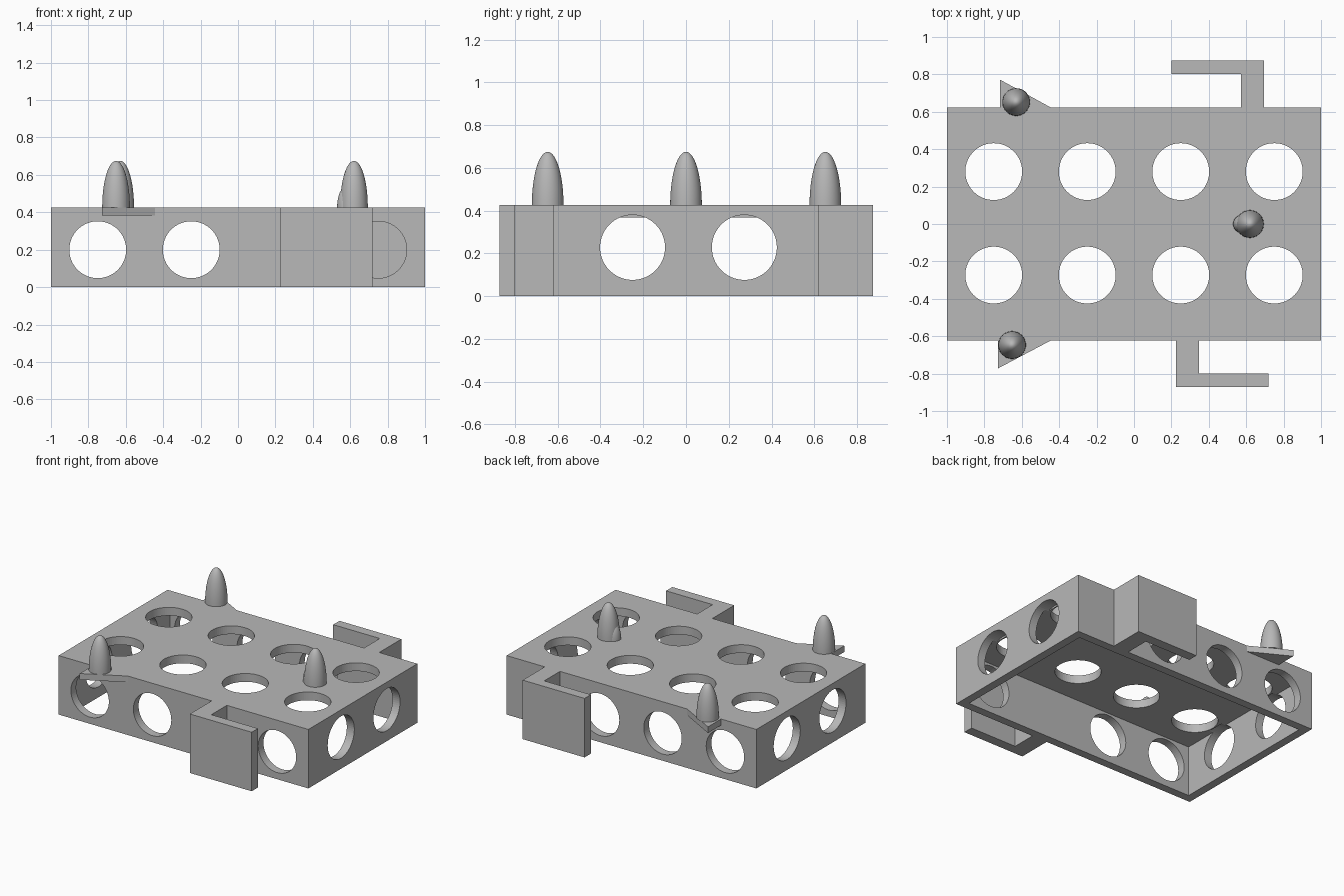
import bpy, bmesh, math
from mathutils import Matrix, Vector

if "Cube" in bpy.data.objects:
    bpy.data.objects.remove(bpy.data.objects["Cube"], do_unlink=True)

H, HX, HY, WALL, HOLE = 0.427, 1.0, 0.623, 0.06, 0.152

grey = bpy.data.materials.new("plain_grey")
grey.use_nodes = True
grey.diffuse_color = (0.48, 0.48, 0.48, 1)
grey.node_tree.nodes["Principled BSDF"].inputs["Base Color"].default_value = grey.diffuse_color


def make(name, bm):
    bmesh.ops.recalc_face_normals(bm, faces=bm.faces)
    mesh = bpy.data.meshes.new(name)
    bm.to_mesh(mesh)
    bm.free()
    mesh.materials.append(grey)
    obj = bpy.data.objects.new(name, mesh)
    bpy.context.collection.objects.link(obj)
    return obj


def select(obj):
    bpy.ops.object.select_all(action='DESELECT')
    obj.select_set(True)
    bpy.context.view_layer.objects.active = obj


def prism(name, outline, z0, z1):
    bm = bmesh.new()
    face = bm.faces.new([bm.verts.new((x, y, z0)) for x, y in outline])
    ext = bmesh.ops.extrude_face_region(bm, geom=[face])["geom"]
    verts = [v for v in ext if isinstance(v, bmesh.types.BMVert)]
    bmesh.ops.translate(bm, verts=verts, vec=(0, 0, z1 - z0))
    return make(name, bm)


def rect(x, y):
    return [(-x, -y), (x, -y), (x, y), (-x, y)]


def cut(target, cutter):
    mod = target.modifiers.new("cut", 'BOOLEAN')
    mod.operation, mod.solver, mod.object = 'DIFFERENCE', 'EXACT', cutter
    select(target)
    bpy.ops.object.modifier_apply(modifier=mod.name)
    bpy.data.objects.remove(cutter, do_unlink=True)


# Hollow tray, open underneath
body = prism("body", rect(HX, HY), 0, H)
cut(body, prism("cavity_cutter", rect(HX - WALL, HY - WALL), -0.1, H - WALL))

# Round holes through top, long sides and ends
holes = bmesh.new()


def hole(center, axis):
    turn = Vector((0, 0, 1)).rotation_difference(Vector(axis)).to_matrix().to_4x4()
    bmesh.ops.create_cone(holes, cap_ends=True, segments=64, radius1=HOLE, radius2=HOLE,
                          depth=WALL * 3, matrix=Matrix.Translation(center) @ turn)


for x in (-0.75, -0.25, 0.25, 0.75):
    for y in (-0.273, 0.28):
        hole((x, y, H), (0, 0, 1))
    if x != 0.25:
        hole((x, -HY, 0.2), (0, 1, 0))
    if x != 0.75:
        hole((x, HY, 0.2), (0, 1, 0))
for x in (-HX, HX):
    for y in (-0.25, 0.273):
        hole((x, y, 0.228), (1, 0, 0))
cut(body, make("hole_cutter", holes))

# L-shaped hooks on the long sides
prism("front_hook", [(0.225, -HY), (0.225, -0.872), (0.72, -0.872), (0.72, -0.8),
                     (0.347, -0.8), (0.347, -HY)], 0, H)
prism("back_hook", [(0.695, HY), (0.695, 0.875), (0.2, 0.875), (0.2, 0.803),
                    (0.573, 0.803), (0.573, HY)], 0, H)

# Triangular ledges under the corner pegs
for name, x, s in (("front_ledge", -0.727, -1), ("back_ledge", -0.717, 1)):
    prism(name, [(x, s * HY), (x, s * 0.772), (-0.445, s * HY)], 0.382, H)


# Bullet-shaped pegs turned from a profile
def peg(name, x, y, radius, height):
    bm = bmesh.new()
    steps = 16
    pts = [(radius * math.cos(t), height * math.sin(t))
           for t in (math.pi / 2 * i / steps for i in range(steps + 1))]
    chain = [bm.verts.new((0, 0, 0))] + [bm.verts.new((r, 0, z)) for r, z in pts]
    edges = [bm.edges.new(pair) for pair in zip(chain, chain[1:])]
    bmesh.ops.spin(bm, geom=chain + edges, cent=(0, 0, 0), axis=(0, 0, 1),
                   angle=math.tau, steps=40)
    bmesh.ops.remove_doubles(bm, verts=bm.verts, dist=0.0005)
    bmesh.ops.translate(bm, verts=bm.verts, vec=(x, y, H))
    obj = make(name, bm)
    select(obj)
    bpy.ops.object.shade_smooth_by_angle(angle=math.radians(40))


peg("front_peg", -0.652, -0.647, 0.074, 0.248)
peg("back_peg", -0.63, 0.652, 0.074, 0.248)
peg("side_peg", 0.62, 0, 0.074, 0.248)
peg("side_peg_bump", 0.578, 0, 0.048, 0.11)
